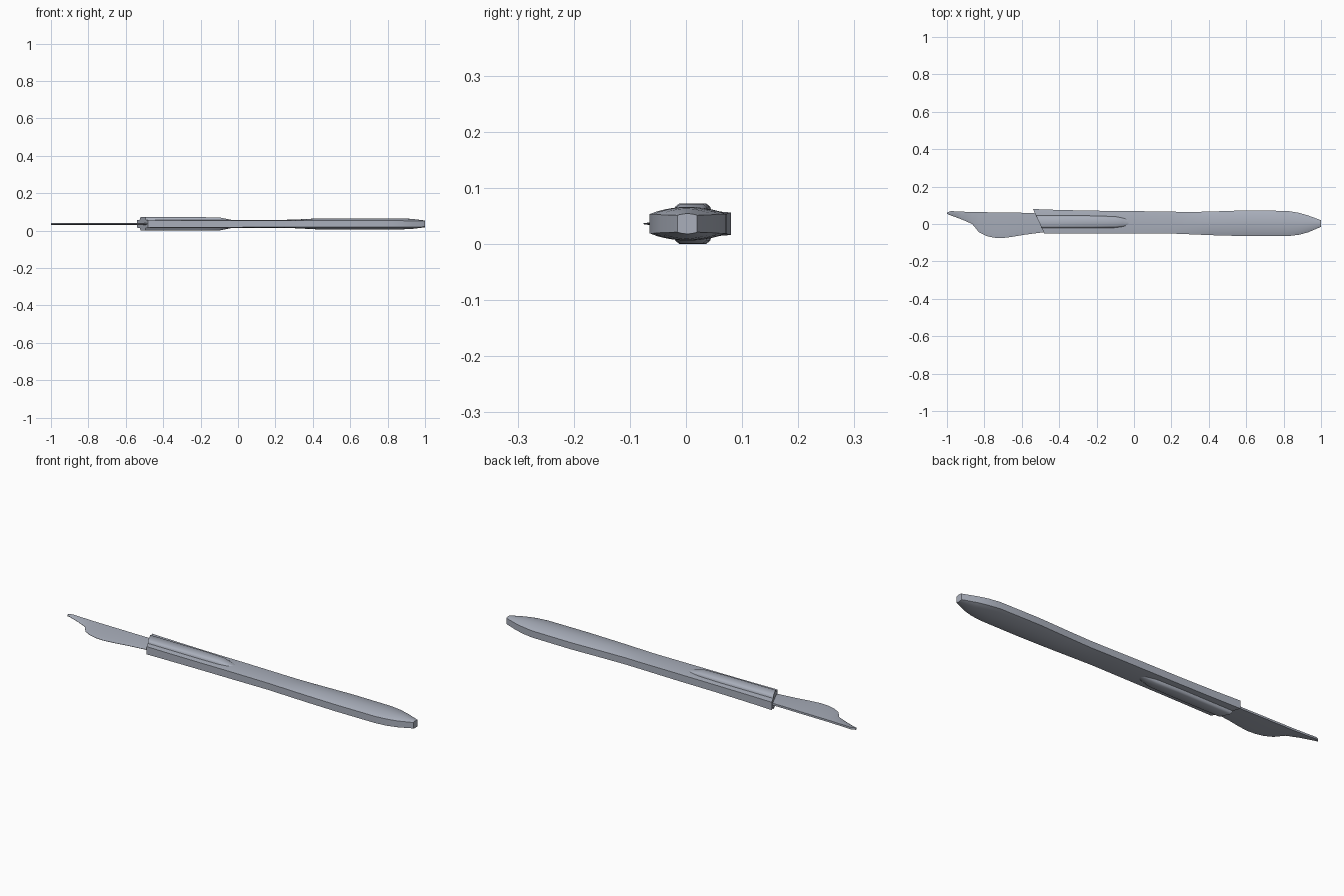
import bpy
import bmesh
import math

if "Cube" in bpy.data.objects:
    bpy.data.objects.remove(bpy.data.objects["Cube"])

MID = 0.036  # height of the symmetry plane

steel = bpy.data.materials.new("brushed steel grey")
steel.use_nodes = True
colour = (0.40, 0.43, 0.50, 1)
steel.diffuse_color = colour
steel.node_tree.nodes["Principled BSDF"].inputs["Base Color"].default_value = colour


def loft(name, rings, angle=30):
    """Skin a row of equal-length closed rings and cap both ends."""
    bm = bmesh.new()
    rows = [[bm.verts.new(p) for p in ring] for ring in rings]
    n = len(rows[0])
    for a, b in zip(rows, rows[1:]):
        for i in range(n):
            j = (i + 1) % n
            bm.faces.new((a[i], a[j], b[j], b[i]))
    bm.faces.new(rows[0])
    bm.faces.new(rows[-1])
    bmesh.ops.recalc_face_normals(bm, faces=bm.faces)
    mesh = bpy.data.meshes.new(name)
    bm.to_mesh(mesh)
    bm.free()
    mesh.materials.append(steel)
    obj = bpy.data.objects.new(name, mesh)
    bpy.context.collection.objects.link(obj)
    bpy.ops.object.select_all(action="DESELECT")
    obj.select_set(True)
    bpy.context.view_layer.objects.active = obj
    bpy.ops.object.shade_smooth_by_angle(angle=math.radians(angle))
    return obj


def mirrored(upper):
    """Close an upper half section (x, y, half height) with its reflection."""
    top = [(x, y, MID + h) for x, y, h in upper]
    low = [(x, y, MID - h) for x, y, h in reversed(upper)]
    return top + low


def slant(y):
    """Oblique front end of the handle."""
    return -0.54 + (0.08 - y) * 0.46


# Handle: slab with crowned faces; x, low y, high y, rim half, crown half
stations = [
    (-0.54, -0.05, 0.08, 0.020, 0.023),
    (-0.40, -0.05, 0.075, 0.019, 0.023),
    (-0.20, -0.05, 0.071, 0.018, 0.022),
    (0.00, -0.05, 0.069, 0.018, 0.021),
    (0.20, -0.051, 0.066, 0.017, 0.021),
    (0.30, -0.055, 0.064, 0.017, 0.023),
    (0.42, -0.060, 0.067, 0.017, 0.029),
    (0.60, -0.065, 0.073, 0.017, 0.030),
    (0.82, -0.065, 0.070, 0.017, 0.030),
    (0.88, -0.058, 0.060, 0.017, 0.029),
    (0.93, -0.045, 0.046, 0.016, 0.027),
    (1.00, -0.015, 0.020, 0.015, 0.018),
]
rings = []
steps = 10
for k, (x, lo, hi, rim, crown) in enumerate(stations):
    half = []
    for i in range(steps + 1):
        t = i / steps
        y = lo + (hi - lo) * t
        px = slant(y) if k == 0 else x
        half.append((px, y, rim + (crown - rim) * math.sin(math.pi * t) ** 0.8))
    rings.append(mirrored(half))
loft("handle", rings)

# Raised rib along both faces of the gripping end; x, low y, high y, half height
rib = [
    (-0.52, -0.022, 0.046, 0.036),
    (-0.22, -0.022, 0.044, 0.036),
    (-0.10, -0.020, 0.040, 0.035),
    (-0.06, -0.016, 0.034, 0.027),
    (-0.02, -0.008, 0.026, 0.019),
]
rings = []
for k, (x, lo, hi, h) in enumerate(rib):
    section = [(lo, 0.6), (lo + 0.003, 0.85), (lo + 0.010, 1),
               (hi - 0.010, 1), (hi - 0.003, 0.85), (hi, 0.6)]
    rings.append(mirrored([(slant(y) if k == 0 else x, y, h * f) for y, f in section]))
loft("handle_rib", rings, 40)

# Blade: thick spine narrowing to the cutting edge; x, edge y, spine y
blade = [
    (-1.00, 0.054, 0.060),
    (-0.98, 0.046, 0.069),
    (-0.92, 0.024, 0.066),
    (-0.865, 0.000, 0.064),
    (-0.83, -0.043, 0.063),
    (-0.79, -0.064, 0.063),
    (-0.75, -0.073, 0.062),
    (-0.71, -0.076, 0.062),
    (-0.66, -0.070, 0.061),
    (-0.59, -0.058, 0.060),
    (-0.45, -0.040, 0.060),
]
rings = []
for x, edge, spine in blade:
    bevel = edge + (spine - edge) * 0.2
    rings.append(mirrored([(x, edge, 0.0008), (x, bevel, 0.0045), (x, spine, 0.005)]))
loft("blade", rings)
